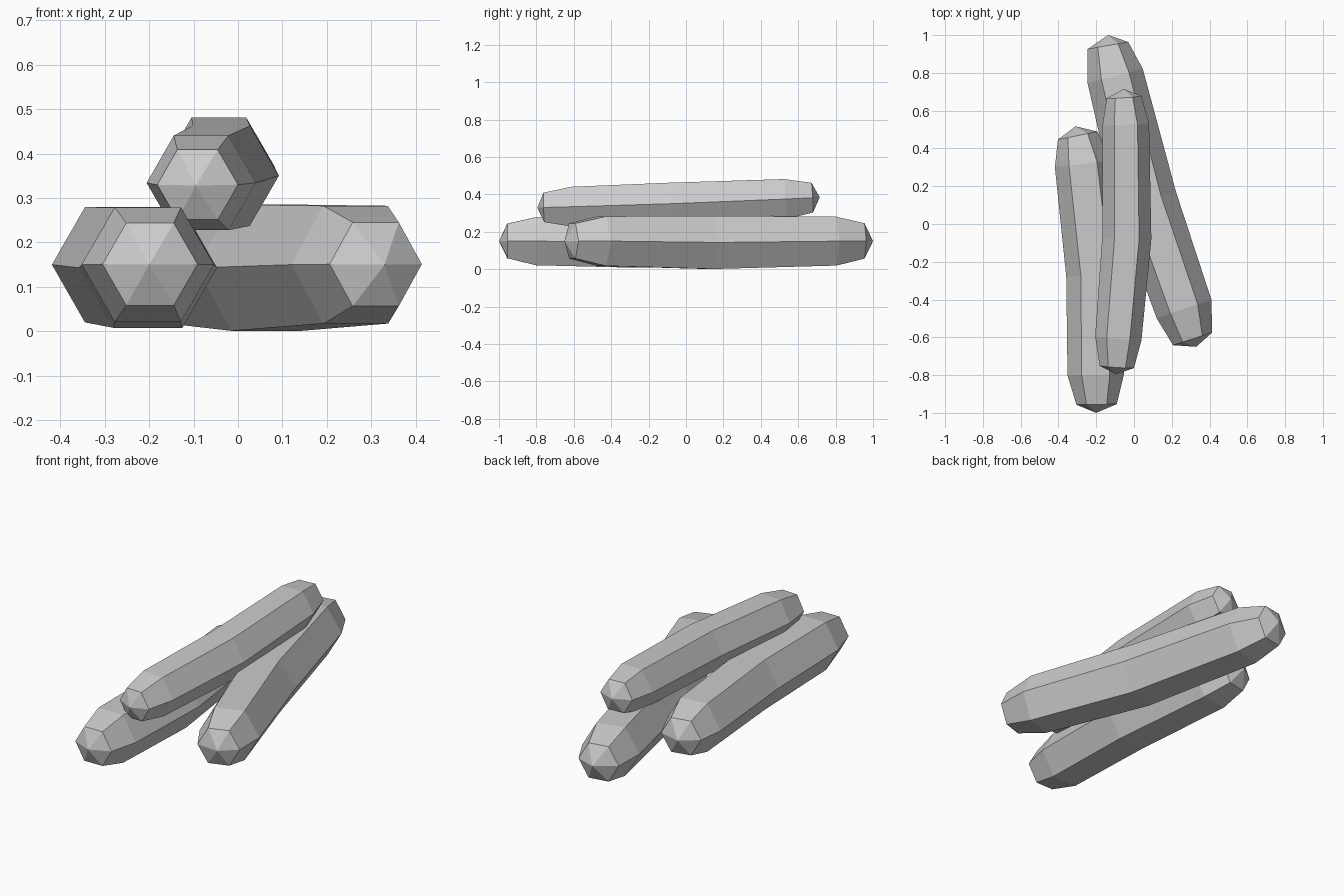
import bpy, bmesh, math
from mathutils import Vector

if "Cube" in bpy.data.objects:
    bpy.data.objects.remove(bpy.data.objects["Cube"])


def sausage(name, path):
    """Hexagonal tube along (x, y, z, radius) points; radius 0 makes a pointed tip."""
    bm = bmesh.new()
    pts = [Vector(p[:3]) for p in path]
    rings = []
    for i in range(1, len(path) - 1):
        along = (pts[i + 1] - pts[i - 1]).normalized()
        side = along.cross(Vector((0, 0, 1))).normalized()
        up = side.cross(along)
        r = path[i][3]
        rings.append([bm.verts.new(pts[i] + r * (math.cos(a) * side + math.sin(a) * up))
                      for a in (k * math.pi / 3 for k in range(6))])
    # Sides
    for a, b in zip(rings, rings[1:]):
        for k in range(6):
            n = (k + 1) % 6
            bm.faces.new((a[k], a[n], b[n], b[k]))
    # Pointed end caps
    for tip, ring in ((pts[0], rings[0]), (pts[-1], rings[-1])):
        v = bm.verts.new(tip)
        for k in range(6):
            bm.faces.new((v, ring[k], ring[(k + 1) % 6]))
    bmesh.ops.recalc_face_normals(bm, faces=bm.faces)
    mesh = bpy.data.meshes.new(name)
    bm.to_mesh(mesh)
    bm.free()
    obj = bpy.data.objects.new(name, mesh)
    bpy.context.collection.objects.link(obj)
    return obj


# Two lower pieces lying on the ground
sausage("left_sausage", [
    (-0.20, -1.0, 0.15, 0), (-0.198, -0.955, 0.151, 0.107),
    (-0.203, -0.80, 0.15, 0.149), (-0.203, -0.27, 0.143, 0.156),
    (-0.27, 0.32, 0.15, 0.15), (-0.298, 0.468, 0.151, 0.107),
    (-0.31, 0.517, 0.15, 0)])
sausage("right_sausage", [
    (0.33, -0.65, 0.15, 0), (0.31, -0.608, 0.151, 0.109),
    (0.265, -0.45, 0.15, 0.153), (0.064, 0.127, 0.143, 0.164),
    (-0.10, 0.785, 0.15, 0.151), (-0.138, 0.945, 0.151, 0.109),
    (-0.138, 1.0, 0.15, 0)])

# Piece resting on top, rising slightly to the back
sausage("top_sausage", [
    (-0.095, -0.795, 0.328, 0), (-0.091, -0.757, 0.33, 0.091),
    (-0.083, -0.605, 0.334, 0.123), (-0.038, -0.075, 0.35, 0.13),
    (-0.043, 0.53, 0.375, 0.123), (-0.053, 0.672, 0.382, 0.092),
    (-0.055, 0.715, 0.384, 0)])
